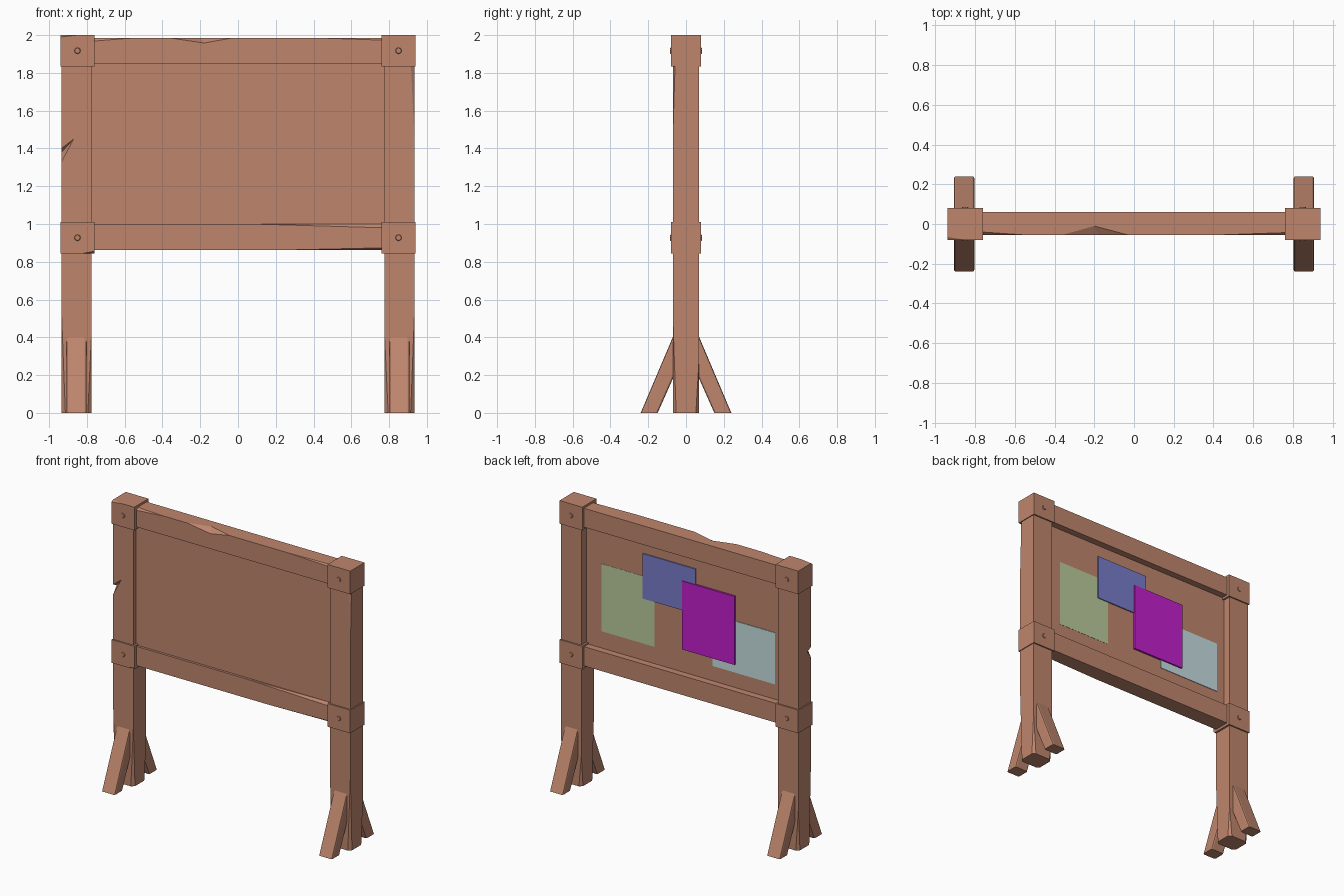
import bpy, bmesh
from mathutils import Vector

if "Cube" in bpy.data.objects:
    bpy.data.objects.remove(bpy.data.objects["Cube"])


def material(name, rgb):
    m = bpy.data.materials.new(name)
    m.diffuse_color = (*rgb, 1)
    m.use_nodes = True
    m.node_tree.nodes["Principled BSDF"].inputs["Base Color"].default_value = m.diffuse_color
    return m


WOOD = material("wood", (0.52, 0.24, 0.155))


def finish(name, bm, mat=WOOD):
    bmesh.ops.recalc_face_normals(bm, faces=bm.faces[:])
    me = bpy.data.meshes.new(name)
    bm.to_mesh(me)
    bm.free()
    me.materials.append(mat)
    ob = bpy.data.objects.new(name, me)
    bpy.context.collection.objects.link(ob)
    return ob


def box(name, x, y, z, mat=WOOD, chips=()):
    """Box from ranges; each chip is three points of a plane slicing off a corner."""
    bm = bmesh.new()
    bmesh.ops.create_cube(bm, size=1)
    mid = Vector([(a + b) / 2 for a, b in (x, y, z)])
    for v in bm.verts:
        v.co = mid + Vector([c * (r[1] - r[0]) for c, r in zip(v.co, (x, y, z))])
    for pts in chips:
        a, b, c = map(Vector, pts)
        n = (b - a).cross(c - a).normalized()
        if n.dot(mid - a) > 0:
            n = -n
        geom = bm.verts[:] + bm.edges[:] + bm.faces[:]
        cut = bmesh.ops.bisect_plane(bm, geom=geom, plane_co=a, plane_no=n, clear_outer=True)
        edges = [e for e in cut["geom_cut"] if isinstance(e, bmesh.types.BMEdge)]
        bmesh.ops.contextual_create(bm, geom=edges)
    return finish(name, bm, mat)


def notch(ob, pts):
    """Cut a gouge shaped as the convex hull of a few points."""
    bm = bmesh.new()
    for p in pts:
        bm.verts.new(p)
    bmesh.ops.convex_hull(bm, input=bm.verts[:])
    cutter = finish("notch_cutter", bm)
    cutter.hide_render = True
    mod = ob.modifiers.new("notch", 'BOOLEAN')
    mod.operation, mod.solver, mod.object = 'DIFFERENCE', 'EXACT', cutter
    bpy.context.view_layer.objects.active = ob
    bpy.ops.object.modifier_apply(modifier=mod.name)
    bpy.data.objects.remove(cutter)


def span(s, a, b):
    return tuple(sorted((s * a, s * b)))


def brace(name, s, t):
    """Slanted foot with softened long edges."""
    bm = bmesh.new()
    prof = [(0.24, 0), (0.15, 0), (0.062, 0.198), (0.062, 0.42)]
    f = bm.faces.new([bm.verts.new((s * 0.803, t * y, z)) for y, z in prof])
    ext = bmesh.ops.extrude_face_region(bm, geom=[f])
    new = [v for v in ext["geom"] if isinstance(v, bmesh.types.BMVert)]
    bmesh.ops.translate(bm, verts=new, vec=(s * 0.104, 0, 0))
    bmesh.ops.recalc_face_normals(bm, faces=bm.faces[:])
    slanted = []
    for e in bm.edges:
        d = e.verts[0].co - e.verts[1].co
        if abs(d.x) < 1e-4 and abs(d.y) > 0.05 and abs(d.z) > 0.1:
            slanted.append(e)
    bmesh.ops.bevel(bm, geom=slanted, offset=0.01, segments=2, profile=0.5, affect='EDGES')
    finish(name, bm)


for s, side in ((-1, "left"), (1, "right")):
    # Post, worn at the foot corners
    xo, xi, d = s * 0.934, s * 0.775, 0.07
    chips = []
    for x, dx, t, h in ((xo, -s, -1, 0.53), (xi, s, -1, 0.43), (xo, -s, 1, 0.3), (xi, s, 1, 0.22)):
        y = t * d
        chips.append(((x, y, h), (x + dx * 0.02, y, 0), (x, y - t * 0.018, 0)))
    if s > 0:
        chips.append(((xo, -d, 1.45), (xo - 0.018, -d, 1.835), (xo, -d + 0.012, 1.835)))
    post = box(side + "_post", span(s, 0.775, 0.934), (-d, d), (0, 1.98), chips=chips)
    if s < 0:
        notch(post, [(-.934, -.07, 1.33), (-.934, -.07, 1.40), (-.87, -.07, 1.45),
                     (-.934, -.03, 1.38), (-1.05, -.2, 1.22)])

    # Square collars with nails front and back
    for z0, z1, level in ((1.835, 2.0, "top"), (0.845, 1.01, "lower")):
        chips = []
        if s < 0 and level == "top":
            chips = [((-.94, -.08, 1.99), (-.85, -.08, 2.0), (-.94, -.065, 2.0))]
        elif s < 0:
            chips = [((-.762, -.08, .855), (-.82, -.08, .845), (-.762, -.065, .845))]
        box(f"{side}_{level}_collar", span(s, 0.761, 0.94), (-0.08, 0.08), (z0, z1), chips=chips)
        for t, face in ((-1, "front"), (1, "back")):
            bm = bmesh.new()
            bmesh.ops.create_cone(bm, cap_ends=True, segments=8, radius1=0.02,
                                  radius2=0.014, depth=0.012)
            for v in bm.verts:
                v.co = (s * 0.85 + v.co.x, t * (0.08 + v.co.z), (z0 + z1) / 2 + v.co.y)
            finish(f"{side}_{level}_{face}_nail", bm)

    # Feet braces
    brace(side + "_front_brace", s, -1)
    brace(side + "_back_brace", s, 1)

# Rails with split edges
yf, yb = -0.055, 0.06
top = box("top_rail", (-0.8, 0.8), (yf, yb), (1.85, 1.985), chips=[
    ((-.55, yf, 1.985), (-.77, yf, 1.968), (-.77, yf + .015, 1.985)),
    ((.43, yf, 1.985), (.77, yf, 1.973), (.77, yf + .012, 1.985))])
notch(top, [(-.36, yf, 1.985), (-.03, yf, 1.985), (-.18, yf, 1.958),
            (-.2, -.01, 1.985), (-.19, -.15, 2.08)])
box("bottom_rail", (-0.8, 0.8), (yf, yb), (0.863, 1.0), chips=[
    ((.08, yf, 1.0), (.77, yf, .98), (.77, yf + .018, 1.0)),
    ((.28, yf, .863), (.77, yf, .874), (.77, yf + .015, .863))])

# Board panel
box("panel", (-0.8, 0.8), (-0.038, 0.012), (0.98, 1.87))

# Paper sheets pinned on the back
SHEETS = [
    ("green_sheet", (0.24, 0.656), (1.12, 1.60), 0.0135, (0.49, 0.60, 0.33)),
    ("pale_sheet", (-0.711, -0.22), (1.108, 1.475), 0.016, (0.57, 0.73, 0.75)),
    ("blue_sheet", (-0.087, 0.328), (1.443, 1.763), 0.02, (0.19, 0.205, 0.60)),
    ("magenta_sheet", (-0.40, 0.015), (1.167, 1.654), 0.026, (0.54, 0.014, 0.60)),
]
for name, x, z, y, rgb in SHEETS:
    box(name, x, (0.008, y), z, material(name, rgb))
